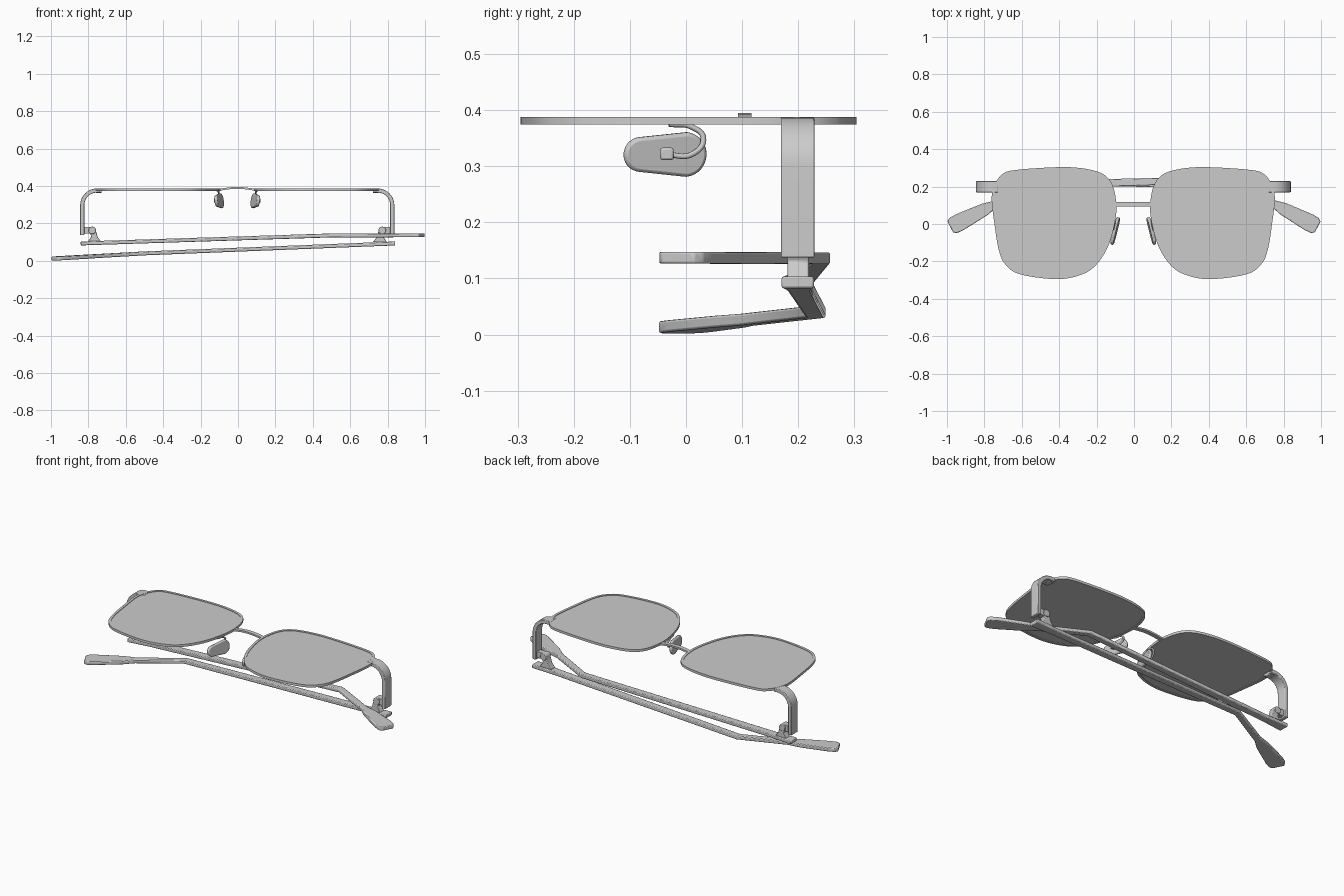
import bpy, bmesh, math
from mathutils import Vector, Matrix

if "Cube" in bpy.data.objects:
    bpy.data.objects.remove(bpy.data.objects["Cube"])

MID = -0.004   # symmetry plane of the frame

grey = bpy.data.materials.new("plain_grey")
grey.use_nodes = True
grey.diffuse_color = (0.6, 0.6, 0.6, 1)
grey.node_tree.nodes["Principled BSDF"].inputs["Base Color"].default_value = (0.6, 0.6, 0.6, 1)


def finish(name, bm, mirror=True, bevel=0.0):
    """Turn a bmesh into a shaded object, optionally bevelled and mirrored."""
    bmesh.ops.recalc_face_normals(bm, faces=bm.faces)
    mesh = bpy.data.meshes.new(name)
    bm.to_mesh(mesh)
    bm.free()
    ob = bpy.data.objects.new(name, mesh)
    bpy.context.collection.objects.link(ob)
    mesh.materials.append(grey)
    bpy.ops.object.select_all(action='DESELECT')
    ob.select_set(True)
    bpy.context.view_layer.objects.active = ob
    bpy.ops.object.shade_smooth_by_angle(angle=math.radians(35))
    if bevel:
        mod = ob.modifiers.new("soft_edges", 'BEVEL')
        mod.width, mod.segments = bevel, 2
    if mirror:
        ob.location.x = MID
        ob.modifiers.new("other_side", 'MIRROR')
    return ob


def prism(points, depth):
    """Extrude a planar polygon along a vector."""
    bm = bmesh.new()
    face = bm.faces.new([bm.verts.new(p) for p in points])
    ext = bmesh.ops.extrude_face_region(bm, geom=[face], use_keep_orig=True)
    moved = [v for v in ext["geom"] if isinstance(v, bmesh.types.BMVert)]
    bmesh.ops.translate(bm, verts=moved, vec=depth)
    return bm


def loft(sections, closed):
    """Skin equal-length rings of points, as a loop or with end caps."""
    bm = bmesh.new()
    rings = [[bm.verts.new(p) for p in s] for s in sections]
    n = len(rings[0])
    for i in range(len(rings) - (0 if closed else 1)):
        a, b = rings[i], rings[(i + 1) % len(rings)]
        for j in range(n):
            bm.faces.new((a[j], a[(j + 1) % n], b[(j + 1) % n], b[j]))
    if not closed:
        bm.faces.new(rings[0])
        bm.faces.new(rings[-1])
    return bm


def box(lo, hi):
    return prism([(lo[0], lo[1], lo[2]), (hi[0], lo[1], lo[2]),
                  (hi[0], hi[1], lo[2]), (lo[0], hi[1], lo[2])], (0, 0, hi[2] - lo[2]))


def bent_strip(path, thick, y0, y1):
    """Bent sheet: an xz path thickened to its right and extruded along y."""
    pts = [Vector(p) for p in path]
    inner = []
    for i, p in enumerate(pts):
        t = (pts[min(i + 1, len(pts) - 1)] - pts[max(i - 1, 0)]).normalized()
        inner.append(p + Vector((t.y, -t.x)) * thick)
    return prism([(p.x, y0, p.y) for p in pts + inner[::-1]], (0, y1 - y0, 0))


def smooth_loop(ctrl, steps):
    """Closed Catmull-Rom loop through the control points."""
    c, out = [Vector(p) for p in ctrl], []
    for i in range(len(c)):
        a, b, d, e = (c[(i + k - 1) % len(c)] for k in range(4))
        for s in range(steps):
            t = s / steps
            out.append(0.5 * (2 * b + (d - a) * t + (2 * a - 5 * b + 4 * d - e) * t ** 2
                              + (3 * b - a - 3 * d + e) * t ** 3))
    return out


# Lens outline, counter-clockwise from the outer side
outline = smooth_loop([(.757, .13), (.745, .2), (.705, .262), (.635, .288), (.4, .304),
                       (.26, .296), (.16, .266), (.11, .205), (.09, .1), (.1, 0),
                       (.135, -.12), (.195, -.215), (.27, -.268), (.405, -.295),
                       (.605, -.269), (.685, -.215), (.72, -.135), (.742, 0)], 5)


def inset(amount):
    n, out = len(outline), []
    for i, p in enumerate(outline):
        t = (outline[(i + 1) % n] - outline[i - 1]).normalized()
        out.append(p + Vector((-t.y, t.x)) * amount)
    return out


# Rims and lenses
rim = [[(o.x, o.y, .374), (o.x, o.y, .388), (i.x, i.y, .388), (i.x, i.y, .374)]
       for o, i in zip(outline, inset(.014))]
finish("rim", loft(rim, True))
finish("lens", prism([(p.x, p.y, .377) for p in inset(.012)], (0, 0, .008)))

# Arched bridge
arch = [(-.1 + .02 * i, .384 + .011 * math.sin(math.pi * i / 10)) for i in range(11)]
bridge = finish("bridge", bent_strip(arch, .01, .093, .117), mirror=False)
bridge.location.x = MID

# Bent end pieces running from the rims down to the hinges
corner = [(.75 + .09 * math.sin(a), .297 + .09 * math.cos(a))
          for a in (math.pi / 2 * i / 10 for i in range(11))]
finish("end_piece", bent_strip([(.725, .387)] + corner + [(.84, .137)], .022, .169, .229), bevel=.003)
finish("end_piece_lug", box((.725, .18, .362), (.755, .215, .38)), bevel=.004)

# Hinges: plate, knuckle pin and slanted foot
finish("hinge_plate", box((.775, .183, .145), (.822, .217, .182)), bevel=.003)
pin = [(.775 + .02 * math.cos(a), .178, .163 + .02 * math.sin(a))
       for a in (math.tau * i / 20 for i in range(20))]
finish("hinge_knuckle", prism(pin, (0, .046, 0)), bevel=.003)
finish("hinge_foot", prism([(x, .181, z) for x, z in
                            [(.795, .165), (.757, .165), (.745, .125), (.725, .1), (.8, .1), (.78, .13)]],
                           (0, .038, 0)), bevel=.003)

# Nose pads: tapered capsule, turned to follow the nose
pad = [(0, .04 * math.cos(a), .04 * math.sin(a)) if abs(a) <= math.pi / 2 else
       (0, -.08 + .031 * math.cos(a), .031 * math.sin(a))
       for a in (math.pi * (i - 15.5) / 16 for i in range(32))]
bm = prism(pad, (.018, 0, 0))
bmesh.ops.transform(bm, verts=bm.verts, matrix=Matrix.Translation((.08, -.005, .322))
                    @ Matrix.Rotation(.24, 4, 'Z') @ Matrix.Rotation(.12, 4, 'Y'))
finish("nose_pad", bm, bevel=.006)
finish("nose_pad_mount", box((.1, -.046, .311), (.125, -.022, .333)), bevel=.004)

# Wires carrying the nose pads
curve = bpy.data.curves.new("nose_pad_wire", 'CURVE')
curve.dimensions = '3D'
curve.bevel_depth, curve.bevel_resolution, curve.use_fill_caps = .005, 2, True
wire = curve.splines.new('BEZIER')
route = [(.108, -.03, .375), (.1, .01, .37), (.1, .031, .35), (.108, .01, .321), (.113, -.035, .321)]
wire.bezier_points.add(len(route) - 1)
for bp, p in zip(wire.bezier_points, route):
    bp.co = p
    bp.handle_left_type = bp.handle_right_type = 'AUTO'
curve.materials.append(grey)
wire_ob = bpy.data.objects.new("nose_pad_wire", curve)
bpy.context.collection.objects.link(wire_ob)
wire_ob.location.x = MID
wire_ob.modifiers.new("other_side", 'MIRROR')


def temple(name, side, kink_y, kink_z, tip_z):
    """Folded temple: hinge root, long bar, kink and paddle-shaped tip."""
    root, kink, tip = Vector((.84, .199, .093)), Vector((-.5, kink_y, kink_z)), Vector((-.982, -.016, tip_z))
    stations = [(root, .058), (root.lerp(kink, .1), .044), (kink, .036),
                (kink.lerp(tip, .5), .036), (kink.lerp(tip, .62), .068),
                (kink.lerp(tip, .9), .094), (kink.lerp(tip, .97), .09), (tip, .066)]
    sections = []
    for i, (p, w) in enumerate(stations):
        t = stations[min(i + 1, len(stations) - 1)][0] - stations[max(i - 1, 0)][0]
        across = Vector((-t.y, t.x, 0)).normalized() * w / 2
        up = Vector((0, 0, .0105))
        ring = [p + across + up, p + across - up, p - across - up, p - across + up]
        sections.append([(q.x * side, q.y, q.z) for q in ring])
    finish(name, loft(sections, False), mirror=False, bevel=.004)


# Left temple folds underneath, right temple lies over it
temple("left_temple", 1, .231, .040, .0125)
temple("right_temple", -1, .239, .136, .137)
